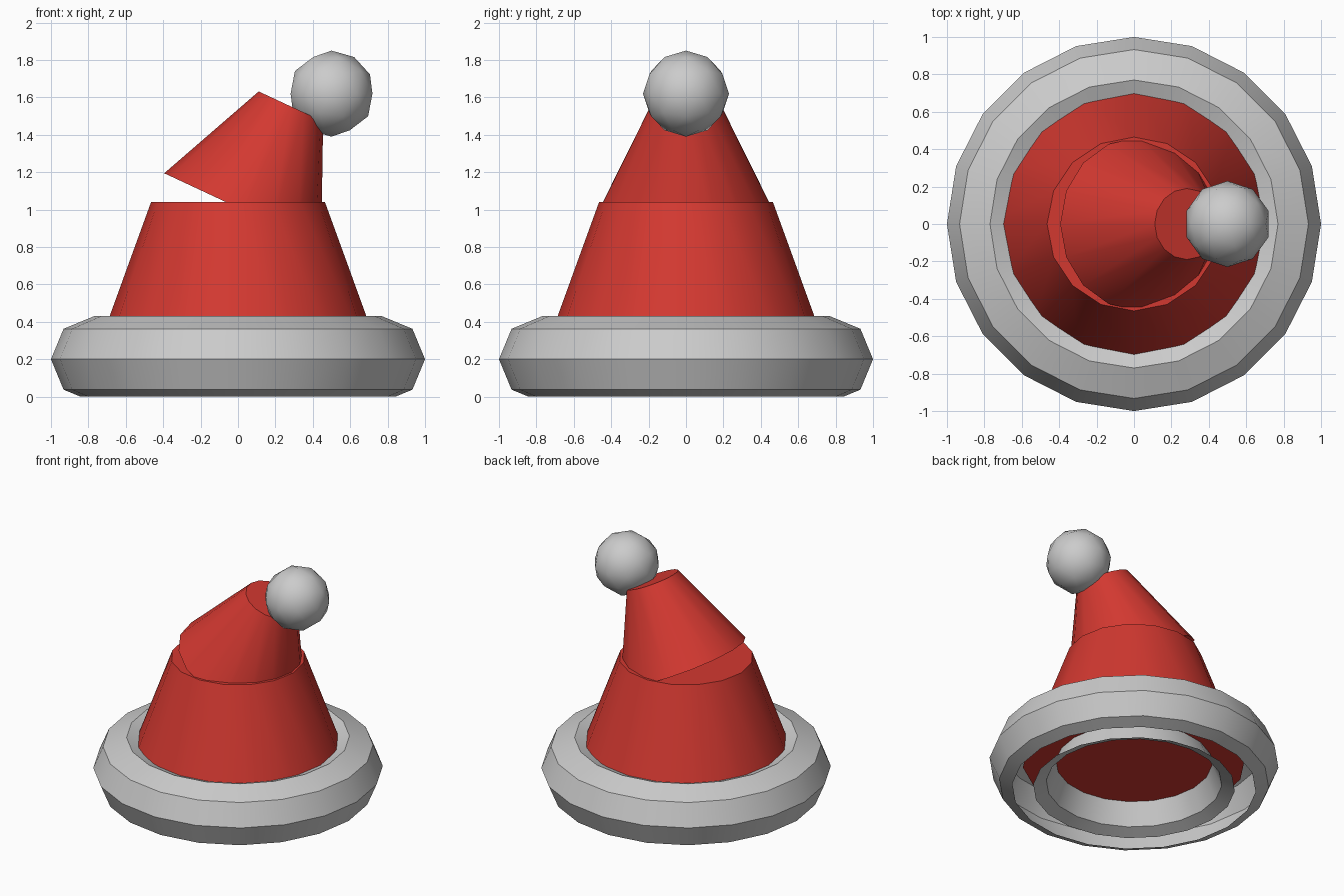
import bpy, bmesh
from math import radians

if "Cube" in bpy.data.objects:
    bpy.data.objects.remove(bpy.data.objects["Cube"])

red = bpy.data.materials.new("red_felt")
red.diffuse_color = (0.65, 0.04, 0.03, 1)
red.use_nodes = True
red.node_tree.nodes["Principled BSDF"].inputs["Base Color"].default_value = red.diffuse_color


def finish(name, mat=None):
    ob = bpy.context.object
    ob.name = name
    if mat:
        ob.data.materials.append(mat)
    bpy.ops.object.shade_smooth_by_angle(angle=radians(31))
    return ob


def cone(name, r1, r2, depth, loc, tilt=0):
    bpy.ops.mesh.primitive_cone_add(vertices=16, radius1=r1, radius2=r2, depth=depth,
                                    location=loc, rotation=(0, tilt, 0))
    return finish(name, red)


# Fur brim: octagonal ring, sliced open at the ground
bpy.ops.mesh.primitive_torus_add(major_segments=20, minor_segments=8,
                                 major_radius=0.77, minor_radius=0.23, location=(0, 0, 0.2))
brim = finish("fur_brim")
bm = bmesh.new()
bm.from_mesh(brim.data)
bmesh.ops.bisect_plane(bm, geom=bm.verts[:] + bm.edges[:] + bm.faces[:],
                       plane_co=(0, 0, -0.2), plane_no=(0, 0, 1), clear_inner=True)
bm.to_mesh(brim.data)
bm.free()

# Lower body of the hat, base hidden halfway up the brim
cone("hat_lower", 0.77, 0.465, 0.84, (0, 0, 0.62))

# Tipped-over upper part
cone("hat_upper", 0.463, 0.19, 0.61, (0.154, 0, 1.275), radians(25))

# Bobble on the tip
bpy.ops.mesh.primitive_ico_sphere_add(subdivisions=2, radius=0.23, location=(0.5, 0, 1.62))
finish("bobble")
